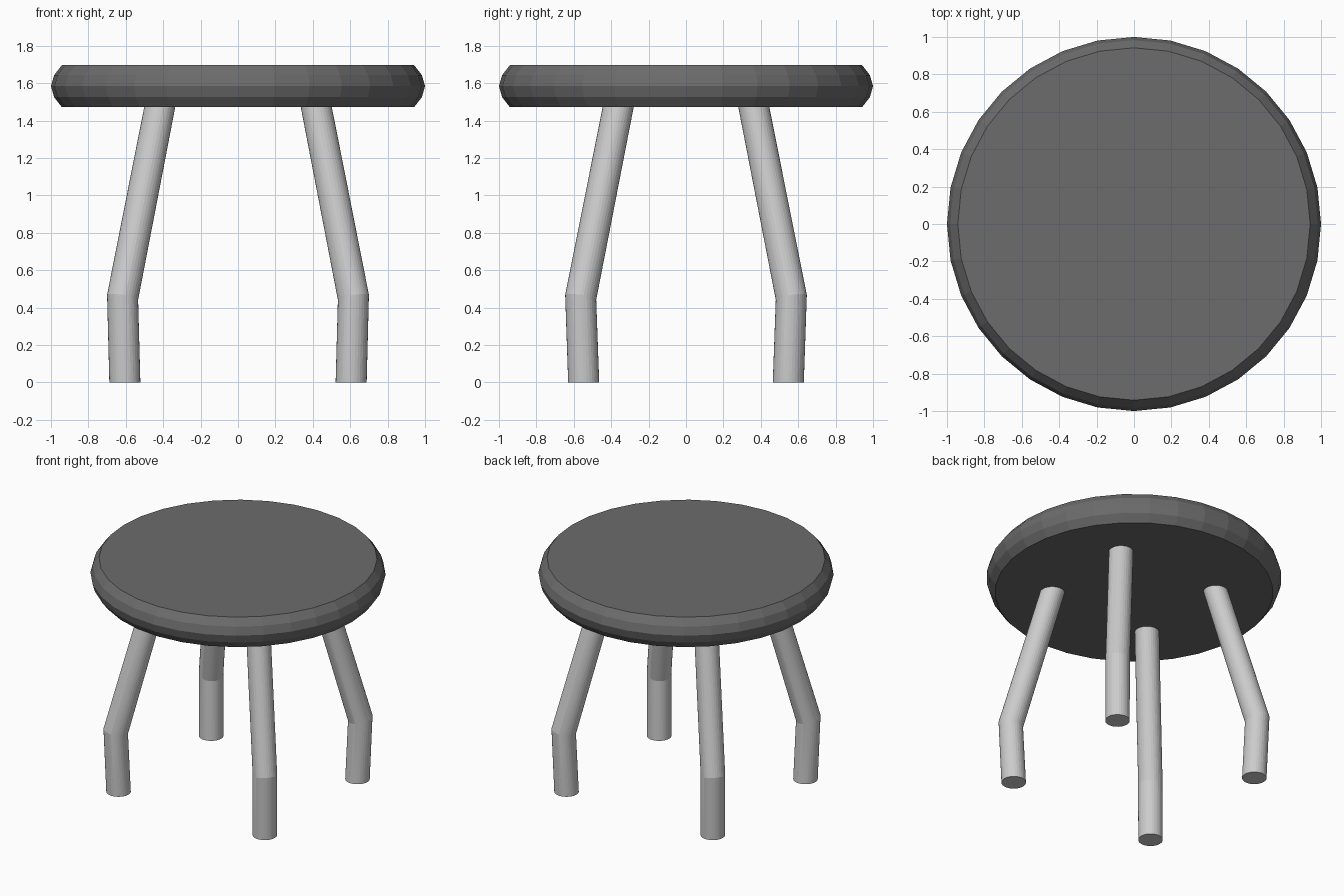
import bpy, bmesh
from math import sin, cos, pi, radians

if "Cube" in bpy.data.objects:
    bpy.data.objects.remove(bpy.data.objects["Cube"])

SIDES = 32


def loft(name, rings, color=None):
    """Skin a stack of closed vertex rings and cap both ends."""
    bm = bmesh.new()
    loops = [[bm.verts.new(p) for p in ring] for ring in rings]
    for a, b in zip(loops, loops[1:]):
        for i in range(len(a)):
            j = (i + 1) % len(a)
            bm.faces.new((a[i], a[j], b[j], b[i]))
    bm.faces.new(loops[0][::-1])
    bm.faces.new(loops[-1])
    bmesh.ops.recalc_face_normals(bm, faces=bm.faces)
    mesh = bpy.data.meshes.new(name)
    bm.to_mesh(mesh)
    bm.free()
    obj = bpy.data.objects.new(name, mesh)
    bpy.context.collection.objects.link(obj)
    if color:
        mat = bpy.data.materials.new(name + "_material")
        mat.diffuse_color = color
        mat.use_nodes = True
        mat.node_tree.nodes["Principled BSDF"].inputs["Base Color"].default_value = mat.diffuse_color
        mesh.materials.append(mat)
    return obj


def circle(x, y, z, r, slope_x=0.0, slope_y=0.0):
    """Ring around a centre, tilted by the given slopes."""
    ring = []
    for i in range(SIDES):
        a = 2 * pi * i / SIDES
        dx, dy = r * cos(a), r * sin(a)
        ring.append((x + dx, y + dy, z + slope_x * dx + slope_y * dy))
    return ring


# Seat: faceted disc with a rounded rim
rim = [(0.942, 1.472), (0.983, 1.525), (1.0, 1.584), (0.983, 1.643), (0.942, 1.696)]
loft("seat", [circle(0, 0, z, r) for r, z in rim], (0.15, 0.15, 0.15, 1))

# Legs: bent tubes, short upright foot and a long inclined upper part
for sx, side in ((-1, "left"), (1, "right")):
    for sy, end in ((-1, "front"), (1, "back")):
        leg = loft(f"{end}_{side}_leg", [
            circle(sx * 0.605, sy * 0.547, 0, 0.083),
            circle(sx * 0.617, sy * 0.563, 0.455, 0.083, sx * 0.16, sy * 0.16),
            circle(sx * 0.417, sy * 0.361, 1.48, 0.083),
        ])
        bpy.ops.object.select_all(action='DESELECT')
        leg.select_set(True)
        bpy.context.view_layer.objects.active = leg
        bpy.ops.object.shade_smooth_by_angle(angle=radians(10))
